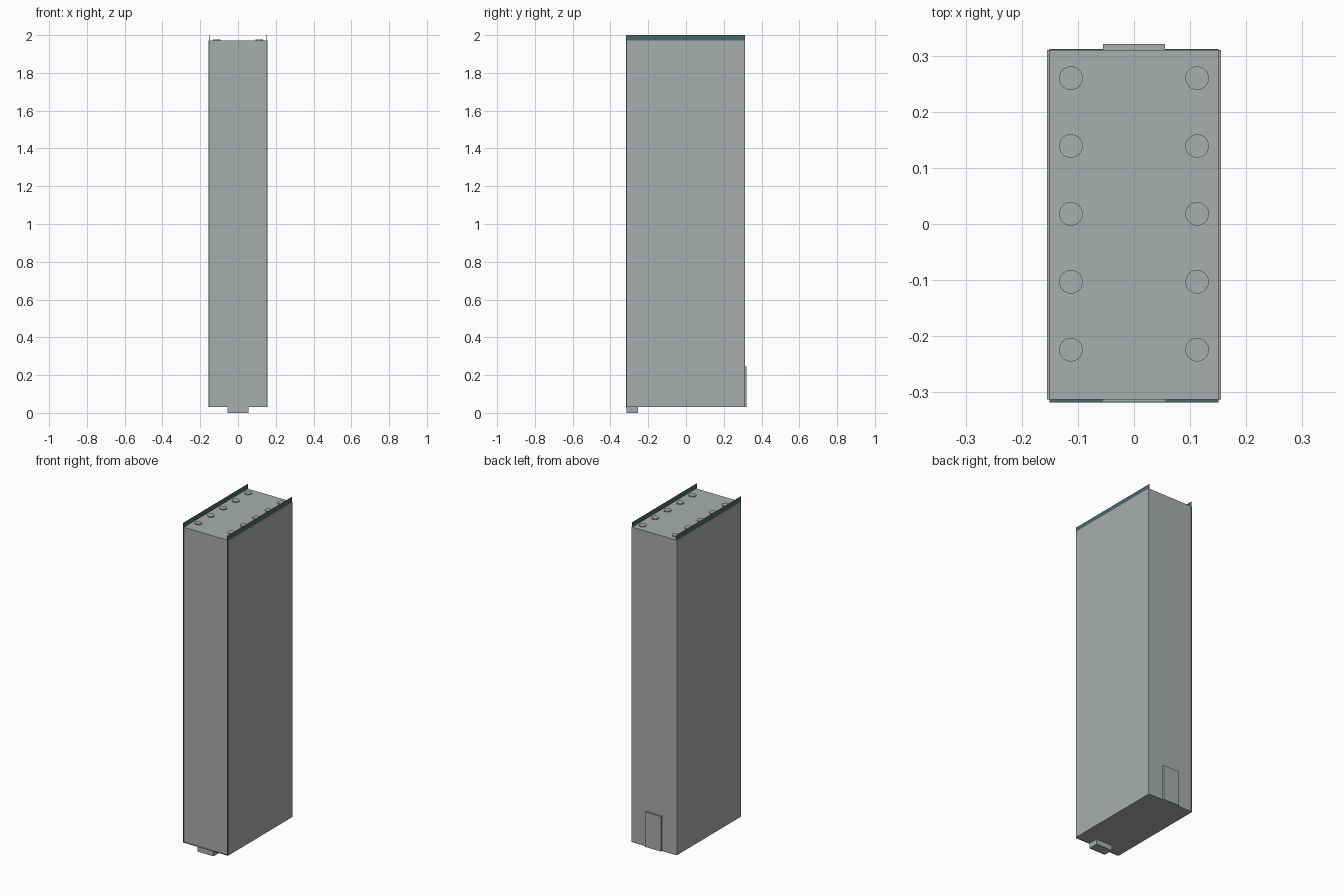
import bpy, math

if "Cube" in bpy.data.objects:
    bpy.data.objects.remove(bpy.data.objects["Cube"])


def material(name, rgb):
    m = bpy.data.materials.new(name)
    m.diffuse_color = (*rgb, 1)
    m.use_nodes = True
    m.node_tree.nodes["Principled BSDF"].inputs["Base Color"].default_value = m.diffuse_color
    return m


grey = material("light grey", (0.40, 0.42, 0.42))
teal = material("dark teal", (0.07, 0.14, 0.14))


def box(name, lo, hi, mat):
    """Box between two opposite corners."""
    bpy.ops.mesh.primitive_cube_add(size=1, location=[(a + b) / 2 for a, b in zip(lo, hi)])
    o = bpy.context.object
    o.name = name
    o.scale = [b - a for a, b in zip(lo, hi)]
    bpy.ops.object.transform_apply(location=False, rotation=False, scale=True)
    o.data.materials.append(mat)
    return o


# Main tall casing
box("casing", (-0.155, -0.3125, 0.031), (0.155, 0.310, 1.971), grey)

# Thin inner liner: side sheets rise above the top and stick out at the front
for s, side in ((-1, "left"), (1, "right")):
    x = s * 0.150
    box(side + "_top_rail", (x - 0.0006, -0.3185, 1.970), (x + 0.0006, 0.3115, 2.0), teal)
    box(side + "_front_trim", (x - 0.0006, -0.3185, 0.031), (x + 0.0006, -0.312, 1.971), teal)
    box(side + "_back_trim", (x - 0.0006, 0.3095, 0.031), (x + 0.0006, 0.3115, 1.971), teal)

# Bottom sheet edges
box("front_bottom_trim", (-0.150, -0.3185, 0.031), (0.150, -0.312, 0.0322), teal)
box("back_bottom_trim", (-0.150, 0.3095, 0.031), (0.150, 0.3115, 0.0322), teal)

# Foot below the front edge and plate low on the back
box("foot", (-0.055, -0.316, 0.0), (0.055, -0.254, 0.0325), grey)
box("back_plate", (-0.055, 0.309, 0.031), (0.055, 0.3205, 0.246), grey)

# Two rows of low studs on the top
for x in (-0.1125, 0.1125):
    for i in range(5):
        bpy.ops.mesh.primitive_cylinder_add(
            vertices=32, radius=0.021, depth=0.008,
            location=(x, 0.26 - 0.121 * i, 1.9725))
        stud = bpy.context.object
        stud.name = "top_stud"
        stud.data.materials.append(grey)
        bpy.ops.object.shade_smooth_by_angle(angle=math.radians(35))
